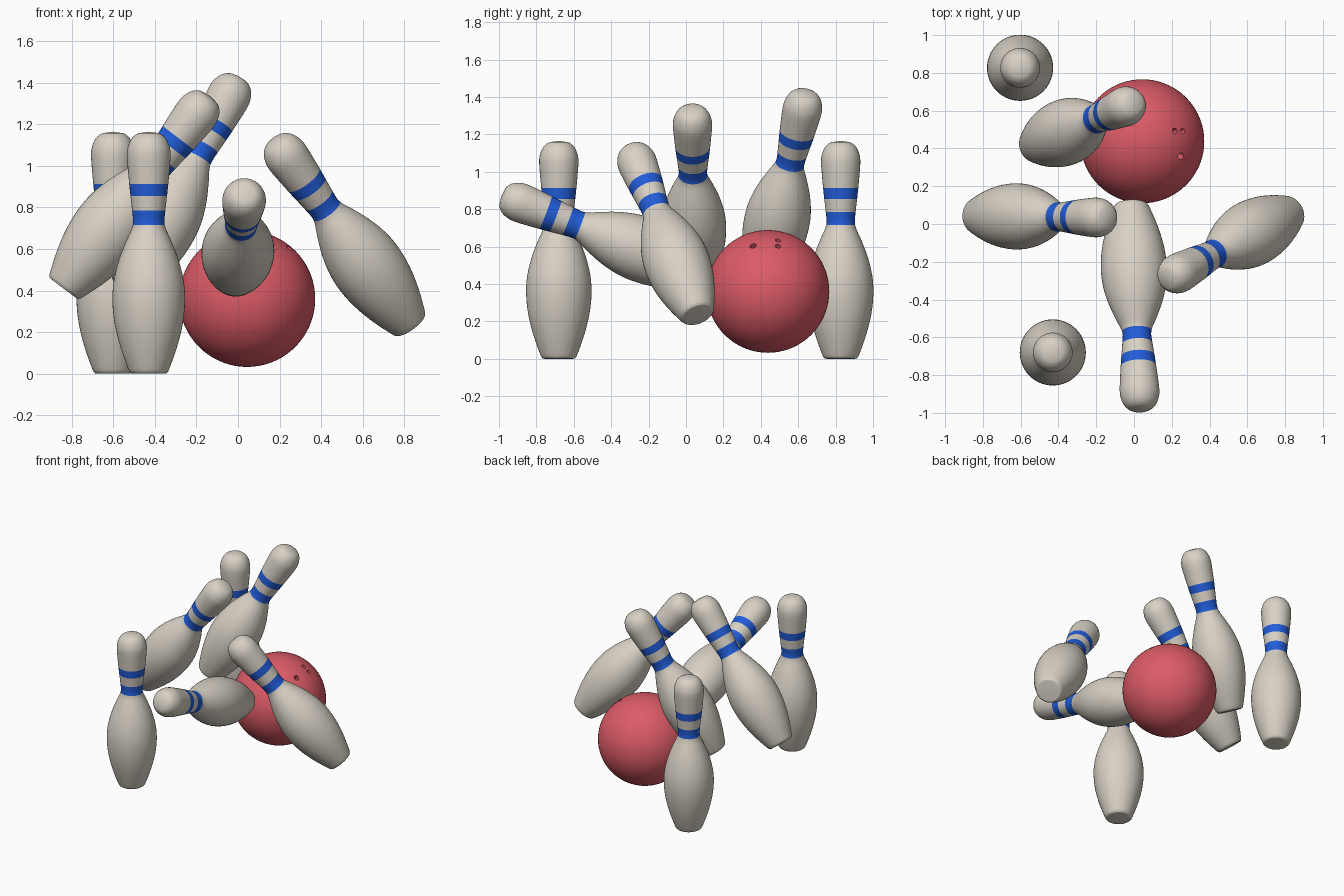
import bpy, bmesh, math
from mathutils import Vector

if "Cube" in bpy.data.objects:
    bpy.data.objects.remove(bpy.data.objects["Cube"])


def material(name, rgb):
    m = bpy.data.materials.new(name)
    m.diffuse_color = (*rgb, 1)
    m.use_nodes = True
    m.node_tree.nodes["Principled BSDF"].inputs["Base Color"].default_value = m.diffuse_color
    return m


IVORY = material("ivory", (0.69, 0.64, 0.56))
BLUE = material("blue", (0.016, 0.11, 0.70))
RED = material("red", (0.72, 0.105, 0.135))

# Pin outline as (radius, height); stripe edges are points of the outline
OUTLINE = [(0, 0), (0.075, 0), (0.089, 0.006), (0.1, 0.025), (0.137, 0.13), (0.164, 0.24),
           (0.175, 0.35), (0.168, 0.45), (0.143, 0.55), (0.108, 0.64),
           (0.077, 0.715), (0.08, 0.785), (0.088, 0.855), (0.094, 0.912),
           (0.101, 0.99), (0.105, 1.05), (0.101, 1.09), (0.083, 1.132),
           (0.05, 1.158), (0, 1.165)]
STRIPES = [(0.715, 0.785), (0.855, 0.912)]
STEPS, SIDES = 3, 56


def smooth_outline(pts):
    """Catmull-Rom curve through the outline points."""
    p = [Vector(q) for q in pts]
    out = [p[0]]
    for i in range(1, len(p) - 2):
        a, b, c, d = p[i - 1:i + 3]
        for s in range(STEPS):
            t = s / STEPS
            out.append(0.5 * (2 * b + (c - a) * t + (2 * a - 5 * b + 4 * c - d) * t * t
                              + (3 * b - a - 3 * c + d) * t ** 3))
    return out + [p[-2], p[-1]]


def pin_mesh():
    bm = bmesh.new()
    verts = [bm.verts.new((max(q.x, 0), 0, q.y)) for q in smooth_outline(OUTLINE)]
    edges = [bm.edges.new(pair) for pair in zip(verts, verts[1:])]
    bmesh.ops.spin(bm, geom=verts + edges, cent=(0, 0, 0), axis=(0, 0, 1),
                   angle=math.tau, steps=SIDES, use_merge=True)
    bmesh.ops.remove_doubles(bm, verts=bm.verts, dist=1e-5)
    bmesh.ops.recalc_face_normals(bm, faces=bm.faces)
    for f in bm.faces:
        f.smooth = True
        z = f.calc_center_median().z
        f.material_index = int(any(lo < z < hi for lo, hi in STRIPES))
    me = bpy.data.meshes.new("pin")
    bm.to_mesh(me)
    bm.free()
    me.materials.append(IVORY)
    me.materials.append(BLUE)
    return me


# Pins: name, centre of the base, direction towards the head
PINS = [
    ("standing_pin_front", (-0.43, -0.68, 0), (0, 0, 1)),
    ("standing_pin_back", (-0.603, 0.827, 0), (0, 0, 1)),
    ("falling_pin_front", (-0.016, 0.1, 0.455), (0.043, -0.932, 0.358)),
    ("falling_pin_right", (0.83, 0.062, 0.234), (-0.563, -0.305, 0.768)),
    ("falling_pin_left", (-0.84, 0.043, 0.41), (0.605, -0.008, 0.796)),
    ("falling_pin_back", (-0.53, 0.414, 0.418), (0.458, 0.197, 0.867)),
]
mesh = pin_mesh()
for name, base, direction in PINS:
    ob = bpy.data.objects.new(name, mesh)
    ob.location = base
    ob.rotation_euler = Vector((0, 0, 1)).rotation_difference(Vector(direction)).to_euler()
    bpy.context.collection.objects.link(ob)

# Ball
CENTRE, R = Vector((0.044, 0.438, 0.36)), 0.328
bpy.ops.mesh.primitive_uv_sphere_add(segments=72, ring_count=36, radius=R, location=CENTRE)
ball = bpy.context.object
ball.name = "ball"
ball.data.materials.append(RED)

# Finger holes cut into the ball
HOLES = [(0.172, 0.054, 0.015), (0.214, 0.054, 0.015), (0.204, -0.079, 0.018)]
for x, y, r in HOLES:
    d = Vector((x, y, math.sqrt(R * R - x * x - y * y))).normalized()
    bpy.ops.mesh.primitive_cylinder_add(vertices=24, radius=r, depth=0.12, location=CENTRE + d * R,
                                        rotation=d.to_track_quat('Z', 'Y').to_euler())
    cutter = bpy.context.object
    cutter.name = "hole_cutter"
    cutter.hide_render = True
    cutter.data.materials.append(RED)
    bpy.context.view_layer.objects.active = ball
    mod = ball.modifiers.new("hole", 'BOOLEAN')
    mod.operation, mod.solver, mod.object = 'DIFFERENCE', 'EXACT', cutter
    bpy.ops.object.modifier_apply(modifier=mod.name)
    bpy.data.objects.remove(cutter)

bpy.ops.object.select_all(action='DESELECT')
ball.select_set(True)
bpy.context.view_layer.objects.active = ball
bpy.ops.object.shade_smooth_by_angle(angle=math.radians(35))
